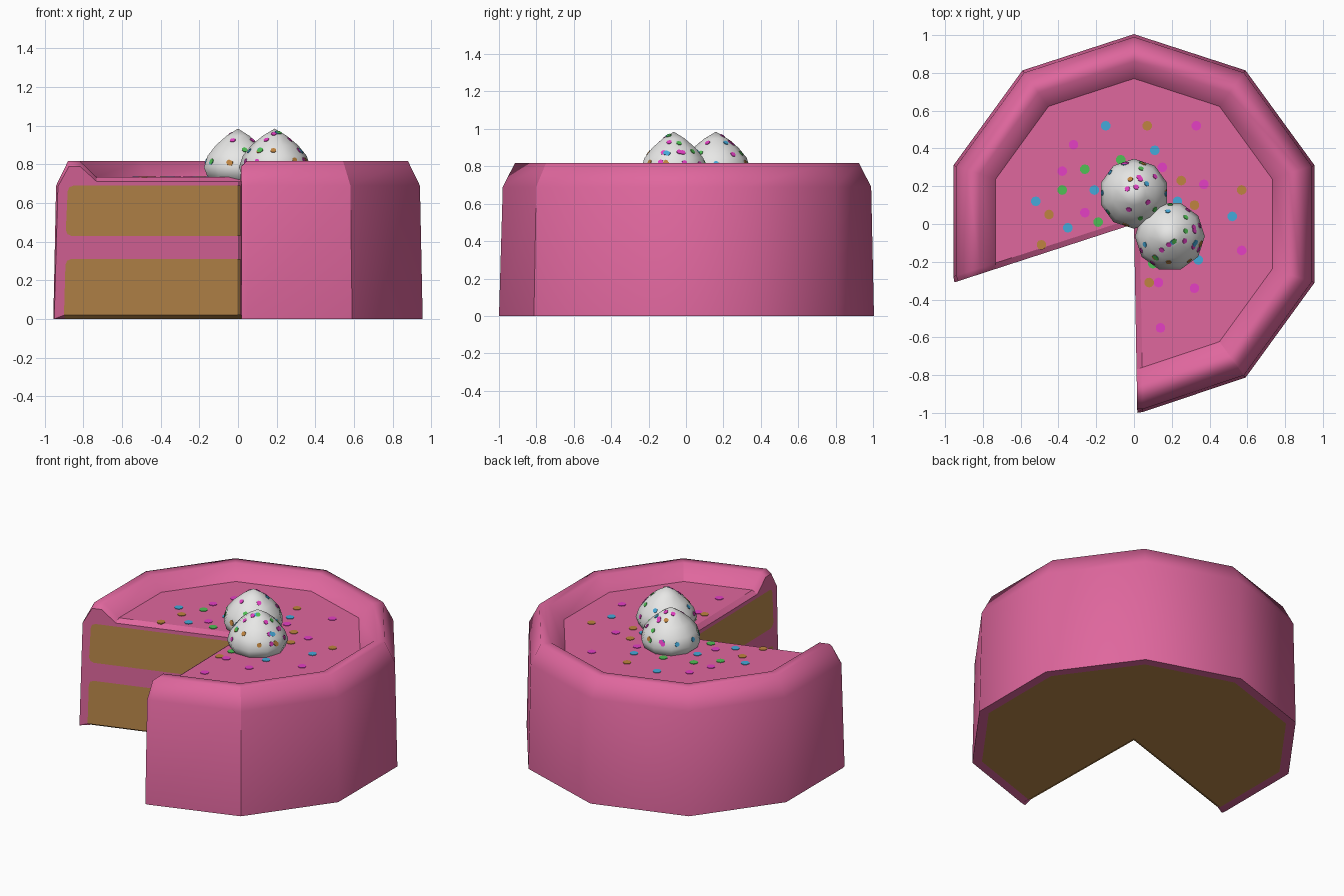
import bpy, bmesh, math, random
from mathutils import Vector, Matrix

if "Cube" in bpy.data.objects:
    bpy.data.objects.remove(bpy.data.objects["Cube"])

random.seed(4)


def material(name, rgb):
    m = bpy.data.materials.new(name)
    m.diffuse_color = (*rgb, 1)
    m.use_nodes = True
    m.node_tree.nodes["Principled BSDF"].inputs["Base Color"].default_value = m.diffuse_color
    return m


PINK = material("pink icing", (0.74, 0.135, 0.34))
SPONGE = material("golden sponge", (0.50, 0.25, 0.07))
CREAM = material("white cream", (0.80, 0.80, 0.79))
SPRINKLES = [material("blue sprinkle", (0.06, 0.40, 0.70)),
             material("ochre sprinkle", (0.52, 0.23, 0.05)),
             material("magenta sprinkle", (0.78, 0.05, 0.55)),
             material("green sprinkle", (0.08, 0.52, 0.09))]


def finish(bm, name, mats):
    me = bpy.data.meshes.new(name)
    bm.to_mesh(me)
    bm.free()
    for m in mats:
        me.materials.append(m)
    ob = bpy.data.objects.new(name, me)
    bpy.context.collection.objects.link(ob)
    return ob


def polar(deg):
    a = math.radians(deg)
    return Vector((math.cos(a), math.sin(a), 0))


UP = Vector((0, 0, 1))
CUT_R, CUT_L = -89, 198

# Iced cake body: ten-sided lathe with two segments missing
FULL = [(0, 0), (.945, 0), (1.005, 0), (.99, .69), (.925, .817),
        (.86, .817), (.77, .735), (0, .735)]
END = [(0, .02), (.945, .02), (1.0, 0), (.98, .685), (.92, .79),
       (.86, .79), (.77, .712), (0, .712)]
N = len(FULL)
bm = bmesh.new()
core = 0.051 * polar(54)
mid = [bm.verts.new(core + UP * FULL[k][1]) for k in (0, -1)]
apex = [bm.verts.new(UP * END[k][1]) for k in (0, -1)]


def column(profile, deg, ends, shift=Vector()):
    ring = [bm.verts.new(polar(deg) * r + UP * z + shift) for r, z in profile[1:-1]]
    return [ends[0]] + ring + [ends[1]]


shift_r = (polar(-54) - polar(CUT_R)).normalized() * 0.032
shift_l = (polar(162) - polar(CUT_L)).normalized() * 0.032
cols = [column(END, CUT_R, apex), column(FULL, CUT_R, mid, shift_r)]
cols += [column(FULL, a, mid) for a in range(-54, 163, 36)]
cols += [column(FULL, CUT_L, mid, shift_l), column(END, CUT_L, apex)]

for c, d in zip(cols, cols[1:]):
    for i in range(N - 1):
        quad = list(dict.fromkeys((c[i], d[i], d[i + 1], c[i + 1])))
        f = bm.faces.new(quad)
        f.smooth = True
        f.material_index = 1 if i == 0 else 0
caps = [bm.faces.new(cols[0]), bm.faces.new(cols[-1])]
bmesh.ops.recalc_face_normals(bm, faces=bm.faces)

# Sharp edges: floor outline, bottom, cut outline and one side seam
for e in bm.edges:
    if e.calc_face_angle(0) > math.radians(66):
        e.smooth = False
for c, d in zip(cols, cols[1:]):
    for i in (1, 2, N - 2):
        bm.edges.get((c[i], d[i])).smooth = False
for c, steps in ((cols[2], range(2, 6)), (cols[1], (0, N - 2)), (cols[-2], (0, N - 2))):
    for i in steps:
        bm.edges.get((c[i], c[i + 1])).smooth = False
finish(bm, "iced_cake", [PINK, SPONGE])


# Sponge layers shown on both cut faces, outer corners rounded
def sponge_layer(name, deg, out_deg, z0, z1, r0, r1, round_bottom):
    bm = bmesh.new()
    c = 0.03
    pts = [(0, z0)]
    if round_bottom:
        pts += [(r0 - c, z0), (r0 - .3 * c, z0 + .3 * c), (r0, z0 + c)]
    else:
        pts += [(r0, z0)]
    pts += [(r1, z1 - c), (r1 - .3 * c, z1 - .3 * c), (r1 - c, z1), (0, z1)]
    normal = polar(out_deg)
    f = bm.faces.new([bm.verts.new(polar(deg) * r + UP * z + normal * 0.003)
                      for r, z in pts])
    f.normal_update()
    if f.normal.dot(normal) < 0:
        f.normal_flip()
    finish(bm, name, [SPONGE])


for side, deg, out in (("right", CUT_R, 181), ("left", CUT_L, 288)):
    sponge_layer("lower_sponge_" + side, deg, out, .02, .31, .948, .94, False)
    sponge_layer("upper_sponge_" + side, deg, out, .43, .69, .938, .928, True)


def disc(bm, pos, normal, radius, mat, sides):
    m = Matrix.Translation(pos) @ normal.to_track_quat('Z', 'Y').to_matrix().to_4x4()
    res = bmesh.ops.create_cone(bm, cap_ends=True, segments=sides, radius1=radius,
                                radius2=radius, depth=0.007, matrix=m)
    for f in {f for v in res["verts"] for f in v.link_faces}:
        f.material_index = mat


# Flat sprinkles on the icing floor, one list per colour
FLOOR = [
    [(-.15, .52), (.11, .39), (-.21, .18), (-.52, .12), (-.35, -.02), (.52, .04),
     (.34, -.19), (.23, .12)],
    [(.07, .52), (.25, .23), (.57, .18), (.32, .10), (-.45, .05), (-.49, -.11), (.08, -.31)],
    [(.33, .52), (-.32, .42), (-.38, .28), (-.26, .06), (.37, .21), (.57, -.14),
     (.32, -.34), (.14, -.55), (.13, -.31), (.15, .30)],
    [(-.07, .34), (-.26, .29), (-.38, .18), (-.19, .01), (.10, -.21)]]
bm = bmesh.new()
for k, spots in enumerate(FLOOR):
    for x, y in spots:
        disc(bm, Vector((x, y, .735)), UP, .026, k, 10)
finish(bm, "floor_sprinkles", SPRINKLES)

# Two pointed cream dollops with sprinkles
DOLLOP = [(.13, .71), (.168, .74), (.185, .785), (.165, .845), (.12, .90),
          (.062, .948), (0, .985)]
SIDES = 10


def dollop(name, x, y, turn):
    bm = bmesh.new()
    centre = Vector((x, y, 0))
    rings = [[bm.verts.new(centre + polar(turn + 360 * s / SIDES) * r + UP * z)
              for s in range(SIDES)] for r, z in DOLLOP[:-1]]
    tip = bm.verts.new(centre + UP * DOLLOP[-1][1])
    for s in range(SIDES):
        t = (s + 1) % SIDES
        for a, b in zip(rings, rings[1:]):
            bm.faces.new((a[s], a[t], b[t], b[s]))
        bm.faces.new((rings[-1][s], rings[-1][t], tip))
    bm.faces.new(rings[0][::-1])
    for f in bm.faces:
        f.smooth = len(f.verts) < 5
    bm.normal_update()
    # sprinkles scattered over the upper faces
    spots = bmesh.new()
    upper = [f for f in bm.faces if f.normal.z > 0.1]
    picks = random.choices(upper, weights=[f.calc_area() for f in upper], k=30)
    for i, f in enumerate(picks):
        w = [random.uniform(.3, 1) for _ in f.verts]
        p = sum((v.co * k for v, k in zip(f.verts, w)), Vector()) / sum(w)
        disc(spots, p, f.normal.copy(), .015, (0, 1, 2, 3, 2)[i % 5], 7)
    finish(bm, name, [CREAM])
    finish(spots, name + "_sprinkles", SPRINKLES)


dollop("back_cream", 0, .16, 18)
dollop("front_cream", .19, -.065, 0)
